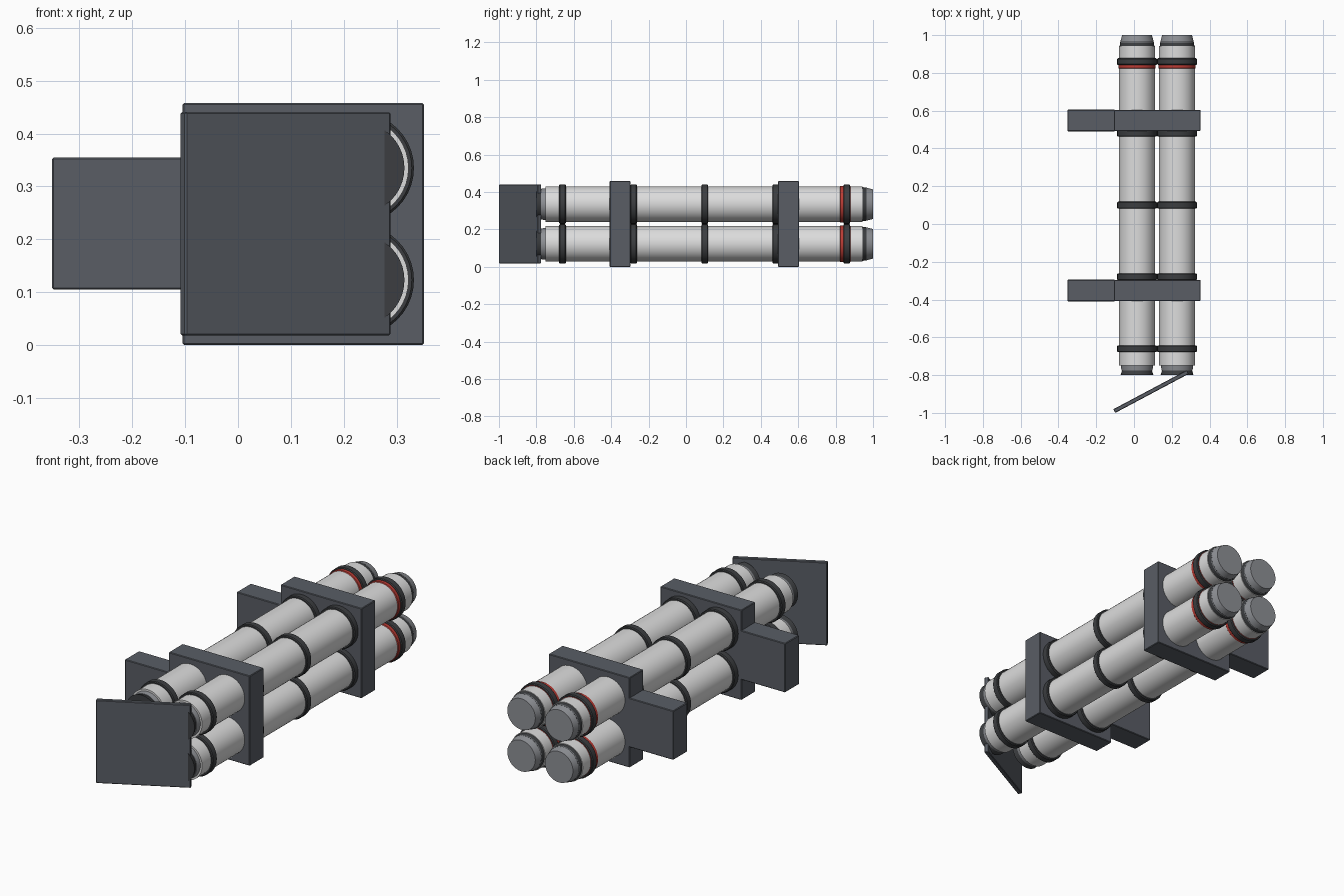
import bpy, bmesh, math
from mathutils import Vector

cube = bpy.data.objects.get("Cube")
if cube:
    bpy.data.objects.remove(cube, do_unlink=True)


def material(name, rgb):
    m = bpy.data.materials.new(name)
    m.use_nodes = True
    m.diffuse_color = (*rgb, 1)
    bsdf = next(n for n in m.node_tree.nodes if n.type == 'BSDF_PRINCIPLED')
    bsdf.inputs["Base Color"].default_value = (*rgb, 1)
    return m


STEEL = material("slate steel", (0.10, 0.11, 0.13))
WHITE = material("tube white", (0.72, 0.72, 0.72))
BLACK = material("band black", (0.045, 0.048, 0.052))
RED = material("marking red", (0.50, 0.045, 0.035))
GREY = material("cap grey", (0.27, 0.28, 0.30))
SIDES = 40
CX, CZ, GAP = 0.122, 0.229, 0.106   # centre of the tube cluster


def lathe(name, profile, x, z, mat):
    """Closed solid of revolution along y from (radius, y) points."""
    bm = bmesh.new()
    rings = []
    for r, y in profile:
        rings.append([bm.verts.new((x + r * math.cos(a), y, z + r * math.sin(a)))
                      for a in (math.tau * i / SIDES for i in range(SIDES))])
    for a, b in zip(rings, rings[1:]):
        for i in range(SIDES):
            j = (i + 1) % SIDES
            bm.faces.new((a[i], a[j], b[j], b[i]))
    bm.faces.new(rings[0])
    bm.faces.new(rings[-1])
    bmesh.ops.recalc_face_normals(bm, faces=bm.faces)
    mesh = bpy.data.meshes.new(name)
    bm.to_mesh(mesh)
    bm.free()
    mesh.materials.append(mat)
    ob = bpy.data.objects.new(name, mesh)
    bpy.context.collection.objects.link(ob)
    bpy.ops.object.select_all(action='DESELECT')
    ob.select_set(True)
    bpy.context.view_layer.objects.active = ob
    bpy.ops.object.shade_smooth_by_angle(angle=math.radians(30))
    return ob


def box(name, lo, hi, mat, turn=0):
    lo, hi = Vector(lo), Vector(hi)
    bpy.ops.mesh.primitive_cube_add(size=1, location=(lo + hi) / 2)
    ob = bpy.context.object
    ob.name = name
    ob.scale = hi - lo
    bpy.ops.object.transform_apply(location=False, rotation=False, scale=True)
    ob.rotation_euler.z = turn
    ob.data.materials.append(mat)
    bevel = ob.modifiers.new("edge", 'BEVEL')
    bevel.width = 0.003
    bevel.segments = 1
    return ob


def band(name, y, half, r, x, z, mat):
    c = 0.004
    lathe(name, [(r - c, y - half), (r, y - half + c),
                 (r, y + half - c), (r - c, y + half)], x, z, mat)


# Four launch tubes with their bands and end caps
for row, sz in (("lower", -1), ("upper", 1)):
    for side, sx in (("right", -1), ("left", 1)):
        x, z = CX + sx * GAP, CZ + sz * GAP
        tag = f"{row}_{side}"
        lathe(f"tube_{tag}", [(0.095, -0.75), (0.095, 0.943)], x, z, WHITE)
        for i in range(5):
            band(f"band_{tag}_{i + 1}", -0.66 + 0.38 * i, 0.018, 0.105, x, z, BLACK)
        band(f"red_band_{tag}", 0.851, 0.029, 0.0985, x, z, RED)
        # rear end: dark seal and tapered cap
        lathe(f"rear_seal_{tag}", [(0.092, 0.94), (0.088, 0.967)], x, z, BLACK)
        lathe(f"rear_cap_{tag}", [(0.089, 0.962), (0.079, 1.0)], x, z, GREY)
        # front end: neck and flared muzzle
        lathe(f"front_neck_{tag}", [(0.082, -0.775), (0.086, -0.745)], x, z, GREY)
        lathe(f"muzzle_{tag}", [(0.087, -0.80), (0.076, -0.765)], x, z, BLACK)

# Two clamp plates with side mounting arms
for name, y in (("front", -0.352), ("rear", 0.548)):
    box(f"{name}_clamp_plate", (-0.105, y - 0.056, 0), (0.352, y + 0.056, 0.458), STEEL)
    box(f"{name}_mount_arm", (-0.352, y - 0.057, 0.105), (-0.10, y + 0.057, 0.355), STEEL)

# Front blast door, swung half open
w, t = 0.441, 0.022
box("front_door", (0.09 - w / 2, -0.887 - t / 2, 0.018),
    (0.09 + w / 2, -0.887 + t / 2, 0.441), STEEL, math.radians(28))
